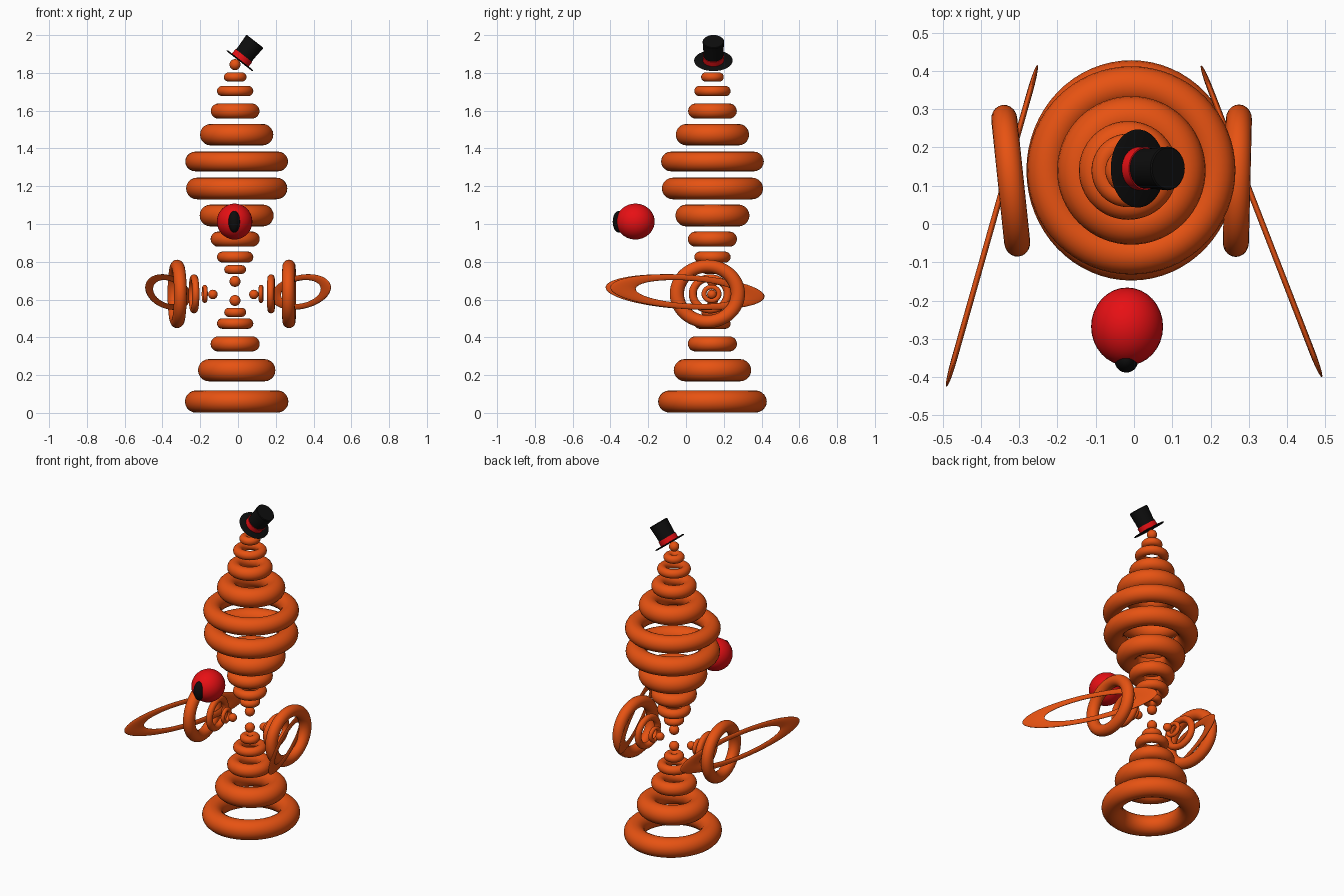
import bpy
import bmesh
from math import radians, sin, cos, tau

if "Cube" in bpy.data.objects:
    bpy.data.objects.remove(bpy.data.objects["Cube"])


def material(name, rgb):
    m = bpy.data.materials.new(name)
    m.use_nodes = True
    m.diffuse_color = (*rgb, 1)
    m.node_tree.nodes["Principled BSDF"].inputs["Base Color"].default_value = (*rgb, 1)
    return m


ORANGE = material("orange", (0.8, 0.085, 0.006))
RED = material("red", (0.8, 0.005, 0.007))
BLACK = material("black", (0.004, 0.004, 0.004))


def finish(name, mat):
    ob = bpy.context.object
    ob.name = ob.data.name = name
    ob.data.materials.append(mat)
    bpy.ops.object.shade_smooth_by_angle(angle=radians(40))
    return ob


def ball(name, loc, size, mat):
    bpy.ops.mesh.primitive_uv_sphere_add(segments=32, ring_count=20, location=loc)
    bpy.context.object.scale = size
    return finish(name, mat)


def ring(name, loc, rx, ry, tube, rot=(0, 0, 0), thickness=1.0):
    """Ring of outer radius rx, stretched to ry on its own y axis."""
    bpy.ops.mesh.primitive_torus_add(location=loc, major_segments=64, minor_segments=20,
                                     major_radius=rx - tube, minor_radius=tube)
    ob = bpy.context.object
    ob.rotation_mode = 'YXZ'
    ob.rotation_euler = [radians(a) for a in rot]
    ob.scale = (1, ry / rx, thickness)
    return finish(name, ORANGE)


# Body: floating rings stacked as a skirt and a spindle (height, radius, tube)
CY = 0.14
skirt = [(0.06, 0.274, 0.059), (0.226, 0.205, 0.059), (0.365, 0.13, 0.04),
         (0.473, 0.096, 0.028), (0.532, 0.058, 0.024)]
spindle = [(0.759, 0.058, 0.023), (0.825, 0.096, 0.029), (0.92, 0.13, 0.04),
           (1.045, 0.196, 0.058), (1.188, 0.268, 0.057), (1.331, 0.272, 0.052),
           (1.473, 0.194, 0.057), (1.598, 0.129, 0.04), (1.704, 0.096, 0.027),
           (1.778, 0.06, 0.024)]
for part, rows in (("skirt_ring", skirt), ("torso_ring", spindle)):
    for i, (z, r, tube) in enumerate(rows):
        x = -0.007 if r > 0.15 else -0.015
        ring(f"{part}_{i + 1}", (x, CY, z), r, r * (1.05 if z < 0.1 else 1), tube)
for name, z in (("skirt_tip", 0.595), ("torso_tip", 0.696), ("head_bead", 1.844)):
    ball(name, (-0.016, CY, z), (0.029,) * 3, ORANGE)

# Arms: bead, three growing rings and a long flat hand ring on each side
arms = {
    "right": ((-0.133, -0.176, -0.233, -0.322), 6, (-0.371, -0.005), -15.8),
    "left": ((0.084, 0.122, 0.175, 0.27), -1.4, (0.333, 0.007), 21.2),
}
arm_rings = [(0.135, 0.048, 0.012), (0.128, 0.103, 0.019), (0.113, 0.181, 0.034)]
for side, (xs, yaw, hand, hand_yaw) in arms.items():
    ball(f"{side}_arm_bead", (xs[0], 0.137, 0.627), (0.025,) * 3, ORANGE)
    for i, (y, r, tube) in enumerate(arm_rings):
        ring(f"{side}_arm_ring_{i + 1}", (xs[i + 1], y, 0.63), r, r * 1.1, tube,
             (0, 90, yaw))
    ring(f"{side}_hand_ring", (*hand, 0.64), 0.091, 0.438, 0.015,
         (-3.3, 90, hand_yaw), 0.5)

# Eye: floating ball with a tall dark pupil
ball("eye_ball", (-0.018, -0.268, 1.013), (0.094, 0.102, 0.095), RED)
ball("eye_pupil", (-0.02, -0.356, 1.012), (0.031, 0.032, 0.057), BLACK)


# Hat: turned profiles sharing one tilted axis
def lathe(name, profile, mat, sides=48):
    bm = bmesh.new()
    loops = [[bm.verts.new((r * cos(tau * k / sides), r * sin(tau * k / sides), z))
              for k in range(sides)] for r, z in profile]
    for low, high in zip(loops, loops[1:]):
        for k in range(sides):
            n = (k + 1) % sides
            bm.faces.new((low[k], low[n], high[n], high[k]))
    bm.faces.new(loops[0][::-1])
    bm.faces.new(loops[-1])
    mesh = bpy.data.meshes.new(name)
    bm.to_mesh(mesh)
    bm.free()
    ob = bpy.data.objects.new(name, mesh)
    bpy.context.collection.objects.link(ob)
    bpy.ops.object.select_all(action='DESELECT')
    ob.select_set(True)
    bpy.context.view_layer.objects.active = ob
    ob.location = (0.01, 0.145, 1.865)
    ob.rotation_euler = (0, radians(38), 0)
    return finish(name, mat)


brim = lathe("hat_brim", [(0.094, -0.004), (0.102, 0), (0.094, 0.004)], BLACK)
brim.scale.x = 0.88
lathe("hat_crown", [(0.052, 0), (0.053, 0.06), (0.057, 0.126), (0.054, 0.13)], BLACK)
lathe("hat_band", [(0.056, 0.003), (0.056, 0.034)], RED)
